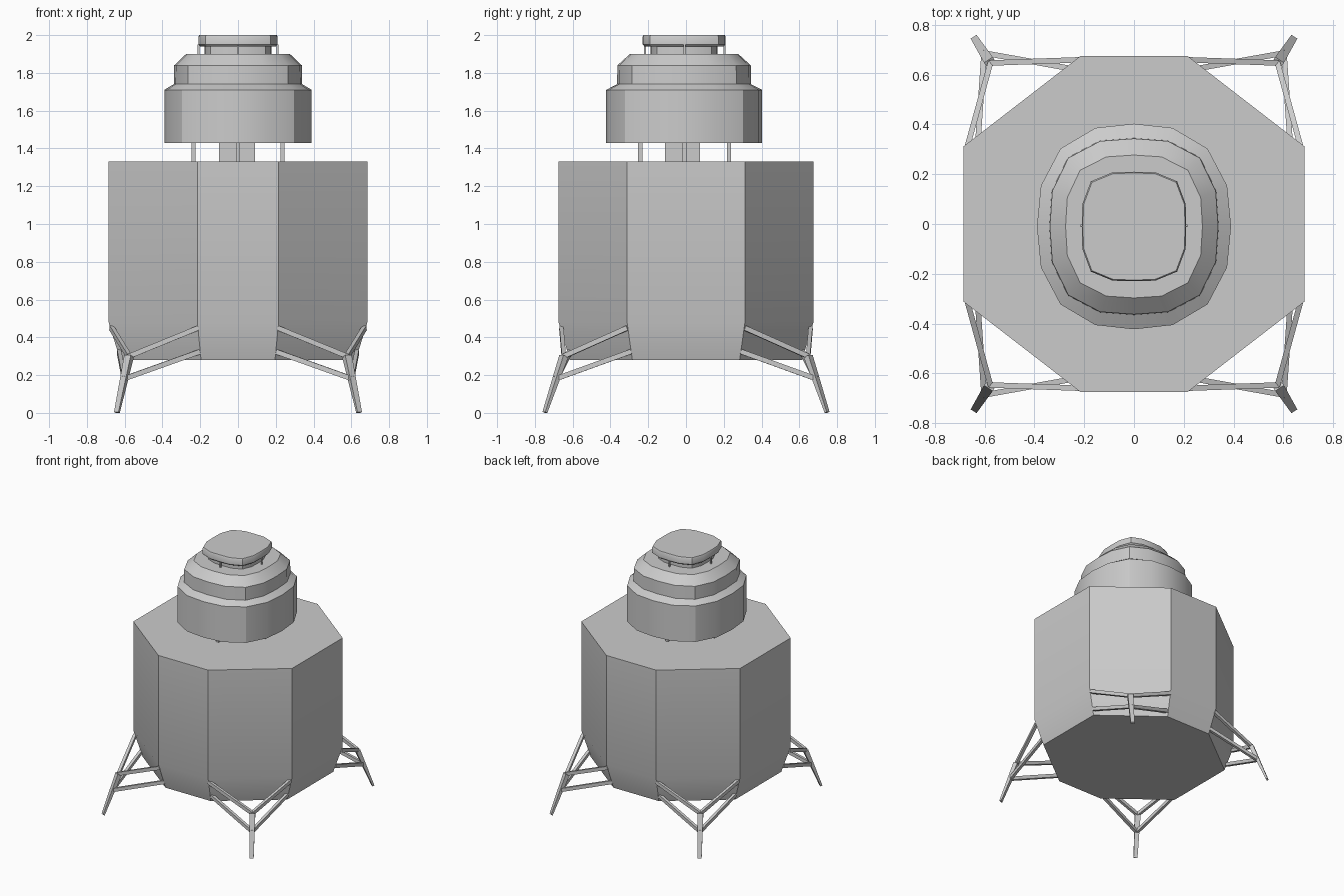
import bpy, bmesh
from math import sin, cos, pi, radians
from mathutils import Vector

if "Cube" in bpy.data.objects:
    bpy.data.objects.remove(bpy.data.objects["Cube"])


def finish(name, bm, smooth=True):
    bmesh.ops.recalc_face_normals(bm, faces=bm.faces)
    me = bpy.data.meshes.new(name)
    bm.to_mesh(me)
    bm.free()
    ob = bpy.data.objects.new(name, me)
    bpy.context.collection.objects.link(ob)
    if smooth:
        bpy.ops.object.select_all(action='DESELECT')
        ob.select_set(True)
        bpy.context.view_layer.objects.active = ob
        bpy.ops.object.shade_smooth_by_angle(angle=radians(30))
    return ob


def loft(name, loops):
    # closed skin through a stack of equal-length loops
    bm = bmesh.new()
    rings = [[bm.verts.new(p) for p in lp] for lp in loops]
    n = len(rings[0])
    for a, b in zip(rings, rings[1:]):
        for i in range(n):
            j = (i + 1) % n
            bm.faces.new((a[i], a[j], b[j], b[i]))
    bm.faces.new(rings[0][::-1])
    bm.faces.new(rings[-1])
    return finish(name, bm)


def squircle(rx, ry, z, power, cy=-0.01, sides=16):
    pts = []
    for i in range(sides):
        a = 2 * pi * i / sides
        c, s = cos(a), sin(a)
        k = (abs(c) ** power + abs(s) ** power) ** (-1 / power)
        pts.append((rx * c * k, ry * s * k + cy, z))
    return pts


def strut(bm, a, b, side, w0, w1, t0, t1):
    # rectangular bar from a to b; width runs along side
    a, b = Vector(a), Vector(b)
    d = (b - a).normalized()
    side = Vector(side)
    side = (side - d * side.dot(d)).normalized()
    up = d.cross(side)
    ends = []
    for p, w, t in ((a, w0, t0), (b, w1, t1)):
        ends.append([bm.verts.new(p + side * w * u / 2 + up * t * v / 2)
                     for u, v in ((-1, -1), (1, -1), (1, 1), (-1, 1))])
    p, q = ends
    for i in range(4):
        j = (i + 1) % 4
        bm.faces.new((p[i], p[j], q[j], q[i]))
    bm.faces.new(p[::-1])
    bm.faces.new(q)


def box(name, x0, x1, y0, y1, z0, z1):
    return loft(name, [[(x0, y0, z), (x1, y0, z), (x1, y1, z), (x0, y1, z)] for z in (z0, z1)])


# Octagonal main body with tapered underside
octagon = [(0.685, -0.312), (0.685, 0.312), (0.215, 0.675), (-0.215, 0.675),
           (-0.685, 0.312), (-0.685, -0.312), (-0.215, -0.675), (0.215, -0.675)]
loft("main_body", [[(x * s, y * s, z) for x, y in octagon]
                   for z, s in ((0.28, 0.91), (0.48, 1.0), (1.33, 1.0))])

# Stepped upper module
loft("upper_module", [
    squircle(0.39, 0.413, 1.43, 2.5),
    squircle(0.39, 0.413, 1.71, 2.5),
    squircle(0.34, 0.355, 1.74, 2.8),
    squircle(0.338, 0.353, 1.84, 2.8),
    squircle(0.275, 0.287, 1.90, 2.9)])

# Top cap and its neck
loft("cap_neck", [squircle(0.178, 0.177, z, 3.4) for z in (1.89, 1.945)])
loft("top_cap", [
    squircle(0.2, 0.21, 1.94, 3.6),
    squircle(0.21, 0.22, 1.95, 3.6),
    squircle(0.21, 0.22, 1.99, 3.6),
    squircle(0.205, 0.215, 2.0, 3.6)])

# Central column and slim posts under the module and the cap
box("column", -0.1, 0.09, -0.11, 0.075, 1.32, 1.44)
for level, r, h, z0, z1 in (("lower", 0.235, 0.011, 1.32, 1.44), ("upper", 0.21, 0.005, 1.89, 1.95)):
    for i, (dx, dy) in enumerate(((1, 0), (0, 1), (-1, 0), (0, -1))):
        x, y = dx * r, dy * r - 0.007
        box(f"{level}_post_{i + 1}", x - h, x + h, y - h, y + h, z0, z1)

# Landing legs: one corner, mirrored to four
hub, foot = Vector((0.577, 0.647, 0.30)), Vector((0.641, 0.747, 0.003))
knee = hub.lerp(foot, 0.4)
across = (0.84, -0.54, 0)
bm = bmesh.new()
strut(bm, hub, foot, across, 0.042, 0.028, 0.032, 0.014)
for top, end in ((hub, (0.21, 0.66, 0.45)), (hub, (0.67, 0.31, 0.45)),
                 (knee, (0.2, 0.615, 0.325)), (knee, (0.63, 0.29, 0.325))):
    strut(bm, top, end, (0, 0, 1), 0.026, 0.026, 0.022, 0.022)
legs = finish("landing_legs", bm)
mirror = legs.modifiers.new("Mirror", 'MIRROR')
mirror.use_axis = (True, True, False)
mirror.use_clip = False
mirror.use_mirror_merge = False
